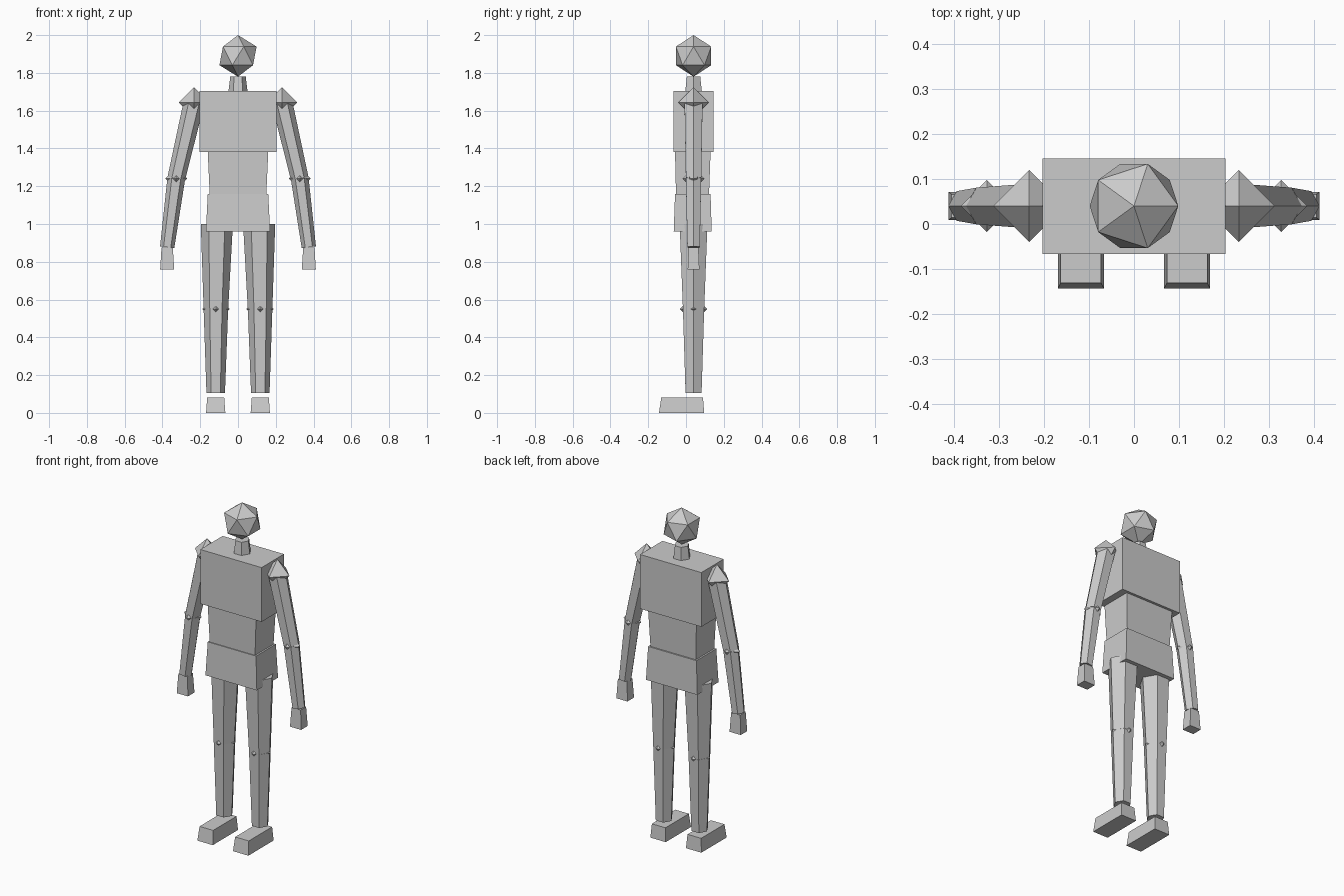
import bpy
import bmesh
from mathutils import Vector, Matrix

if "Cube" in bpy.data.objects:
    bpy.data.objects.remove(bpy.data.objects["Cube"], do_unlink=True)

Y = 0.04  # depth of the body's centre line

grey = bpy.data.materials.new("plain grey")
grey.use_nodes = True
grey.diffuse_color = (0.6, 0.6, 0.6, 1)
grey.node_tree.nodes["Principled BSDF"].inputs["Base Color"].default_value = (0.6, 0.6, 0.6, 1)


def finish(name, bm):
    bmesh.ops.recalc_face_normals(bm, faces=bm.faces)
    mesh = bpy.data.meshes.new(name)
    bm.to_mesh(mesh)
    bm.free()
    mesh.materials.append(grey)
    obj = bpy.data.objects.new(name, mesh)
    bpy.context.collection.objects.link(obj)
    return obj


def block(name, x, z0, z1, low, high):
    """Tapered box; low and high are (half width, back y, front y)."""
    bm = bmesh.new()
    bmesh.ops.create_cube(bm, size=2)
    for v in bm.verts:
        half, back, front = high if v.co.z > 0 else low
        v.co = (x + v.co.x * half, back if v.co.y > 0 else front, z1 if v.co.z > 0 else z0)
    return finish(name, bm)


def limb(name, start, end, r0, r1):
    """Six-sided tapered tube between two (x, z) points, edges facing sideways."""
    a, b = Vector((start[0], Y, start[1])), Vector((end[0], Y, end[1]))
    axis = (b - a).normalized()
    front = Vector((0, 1, 0))
    side = front.cross(axis)
    turn = Matrix((side, front, axis)).transposed().to_4x4()
    bm = bmesh.new()
    bmesh.ops.create_cone(bm, cap_ends=True, segments=6, radius1=r0, radius2=r1,
                          depth=(b - a).length)
    # Put two of the six edges exactly on the sideways axis
    if min(abs(v.co.y) for v in bm.verts) > 0.001:
        bmesh.ops.rotate(bm, verts=bm.verts, matrix=Matrix.Rotation(0.5235988, 3, "Z"))
    bm.transform(Matrix.Translation((a + b) / 2) @ turn)
    return finish(name, bm)


def joint(name, centre, r):
    """Eight-sided joint: a four-sided double pyramid."""
    bm = bmesh.new()
    tips = [bm.verts.new((centre[0], Y, centre[1] + s * r)) for s in (1, -1)]
    ring = [bm.verts.new((centre[0] + dx * r, Y + dy * r, centre[1]))
            for dx, dy in ((1, 0), (0, 1), (-1, 0), (0, -1))]
    for tip in tips:
        for i in range(4):
            bm.faces.new((tip, ring[i], ring[(i + 1) % 4]))
    return finish(name, bm)


# Head and neck
bm = bmesh.new()
bmesh.ops.create_icosphere(bm, subdivisions=1, radius=0.11)
bm.transform(Matrix.Translation((0, Y, 1.89)))
finish("head", bm)
limb("neck", (0, 1.69), (0, 1.78), 0.052, 0.041)

# Torso
block("chest", 0, 1.38, 1.705, (0.203, 0.145, -0.067), (0.203, 0.145, -0.067))
block("abdomen", 0, 1.16, 1.38, (0.15, 0.122, -0.053), (0.16, 0.13, -0.058))
block("pelvis", 0, 0.96, 1.16, (0.17, 0.136, -0.065), (0.16, 0.13, -0.058))

# Arms and legs on both sides
for label, s in (("left", 1), ("right", -1)):
    shoulder, elbow, wrist = (s * 0.233, 1.643), (s * 0.327, 1.24), (s * 0.375, 0.877)
    joint(label + "_shoulder", shoulder, 0.08)
    limb(label + "_upper_arm", shoulder, elbow, 0.055, 0.047)
    joint(label + "_elbow", elbow, 0.058)
    limb(label + "_forearm", elbow, wrist, 0.047, 0.038)
    block(label + "_hand", s * 0.375, 0.76, 0.875,
          (0.037, Y + 0.031, Y - 0.031), (0.03, Y + 0.026, Y - 0.026))

    hip, knee, ankle = (s * 0.112, 1.0), (s * 0.117, 0.55), (s * 0.118, 0.105)
    limb(label + "_thigh", hip, knee, 0.085, 0.065)
    joint(label + "_knee", knee, 0.072)
    limb(label + "_shin", knee, ankle, 0.065, 0.049)
    block(label + "_foot", s * 0.118, 0, 0.082,
          (0.051, 0.096, -0.143), (0.045, 0.09, -0.131))
